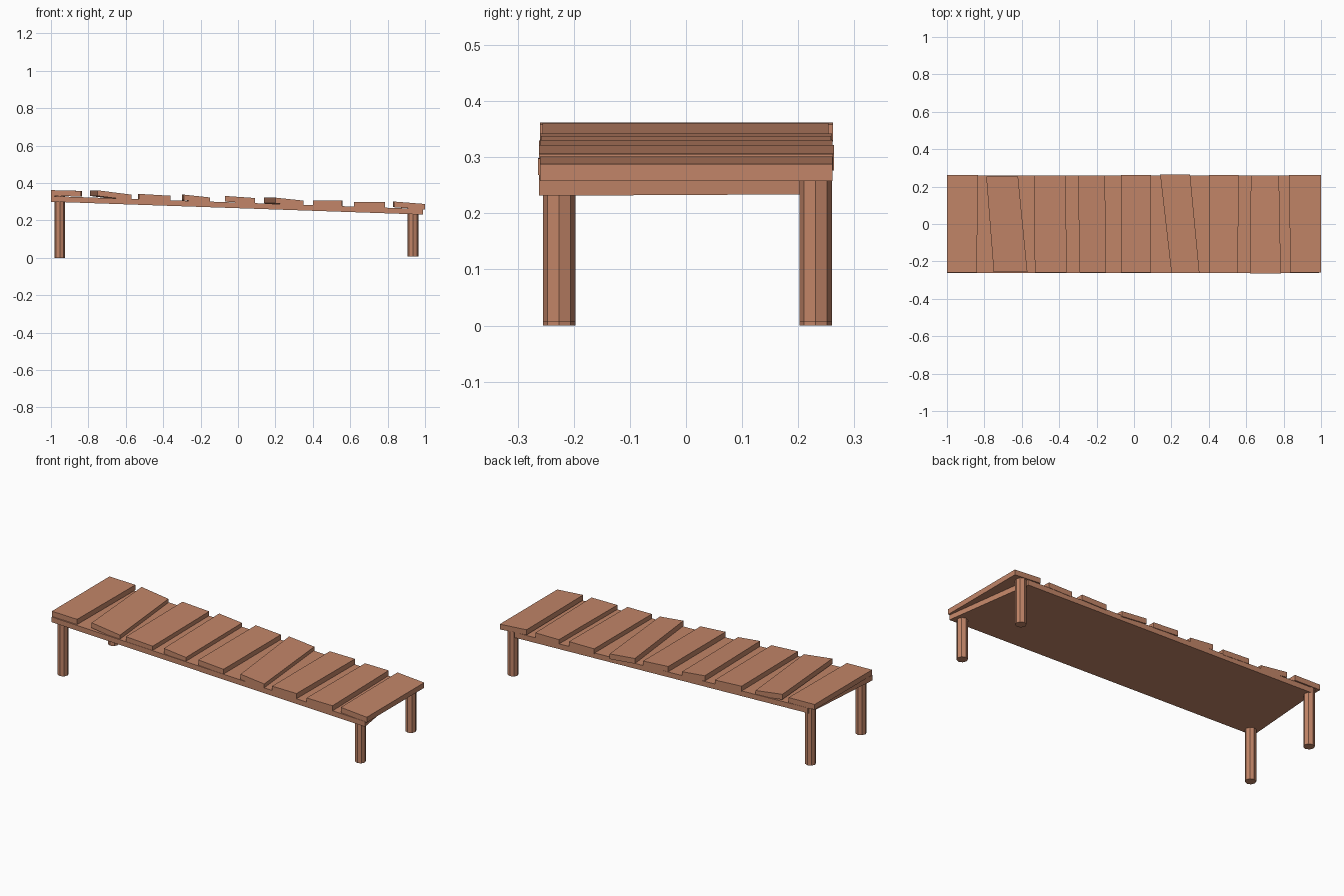
import bpy, bmesh, math

if "Cube" in bpy.data.objects:
    bpy.data.objects.remove(bpy.data.objects["Cube"])

wood = bpy.data.materials.new("brown wood")
wood.diffuse_color = (0.54, 0.235, 0.138, 1)
wood.use_nodes = True
wood.node_tree.nodes["Principled BSDF"].inputs["Base Color"].default_value = wood.diffuse_color


def prism(name, corners, thick):
    """Board from four top corners (counter-clockwise), extruded downwards."""
    bm = bmesh.new()
    top = [bm.verts.new(c) for c in corners]
    low = [bm.verts.new((x, y, z - thick)) for x, y, z in corners]
    bm.faces.new(top)
    bm.faces.new(low[::-1])
    for i in range(4):
        j = (i + 1) % 4
        bm.faces.new((top[i], low[i], low[j], top[j]))
    me = bpy.data.meshes.new(name)
    bm.to_mesh(me)
    bm.free()
    me.materials.append(wood)
    ob = bpy.data.objects.new(name, me)
    bpy.context.collection.objects.link(ob)


def slope(x):
    return 0.2955 - 0.0345 * x


# Sloping deck board with obliquely cut ends
deck = [(-1, -0.262), (0.99, -0.262), (0.91, 0.258), (-0.96, 0.258)]
prism("deck", [(x, y, slope(x)) for x, y in deck], 0.03)

# Loose planks: front left/right x, back left/right x, top z left/right, y front/back
planks = [
    (-1.00, -0.84, -1.00, -0.835, 0.362, 0.358, -0.260, 0.262),
    (-0.75, -0.57, -0.79, -0.62, 0.361, 0.338, -0.256, 0.254),
    (-0.53, -0.36, -0.535, -0.365, 0.342, 0.332, -0.260, 0.260),
    (-0.29, -0.15, -0.30, -0.155, 0.338, 0.323, -0.258, 0.258),
    (-0.07, 0.09, -0.07, 0.09, 0.331, 0.320, -0.260, 0.261),
    (0.20, 0.35, 0.14, 0.30, 0.322, 0.306, -0.262, 0.264),
    (0.40, 0.555, 0.40, 0.56, 0.307, 0.306, -0.262, 0.262),
    (0.62, 0.785, 0.625, 0.775, 0.299, 0.298, -0.264, 0.260),
    (0.835, 1.00, 0.83, 1.00, 0.301, 0.288, -0.260, 0.261),
]
for i, (fl, fr, bl, br, zl, zr, yf, yb) in enumerate(planks):
    prism(f"plank_{i + 1}", [(fl, yf, zl), (fr, yf, zr), (br, yb, zr), (bl, yb, zl)], 0.03)

# Legs: round posts, shorter at the low end
for side, x, z0, z1 in (("left", -0.953, 0, 0.332), ("right", 0.936, 0.006, 0.262)):
    for end, y in (("front", -0.226), ("back", 0.231)):
        bpy.ops.mesh.primitive_cylinder_add(
            vertices=8, radius=0.029, depth=z1 - z0, location=(x, y, (z0 + z1) / 2))
        leg = bpy.context.object
        leg.name = f"{end}_{side}_leg"
        leg.data.materials.append(wood)
